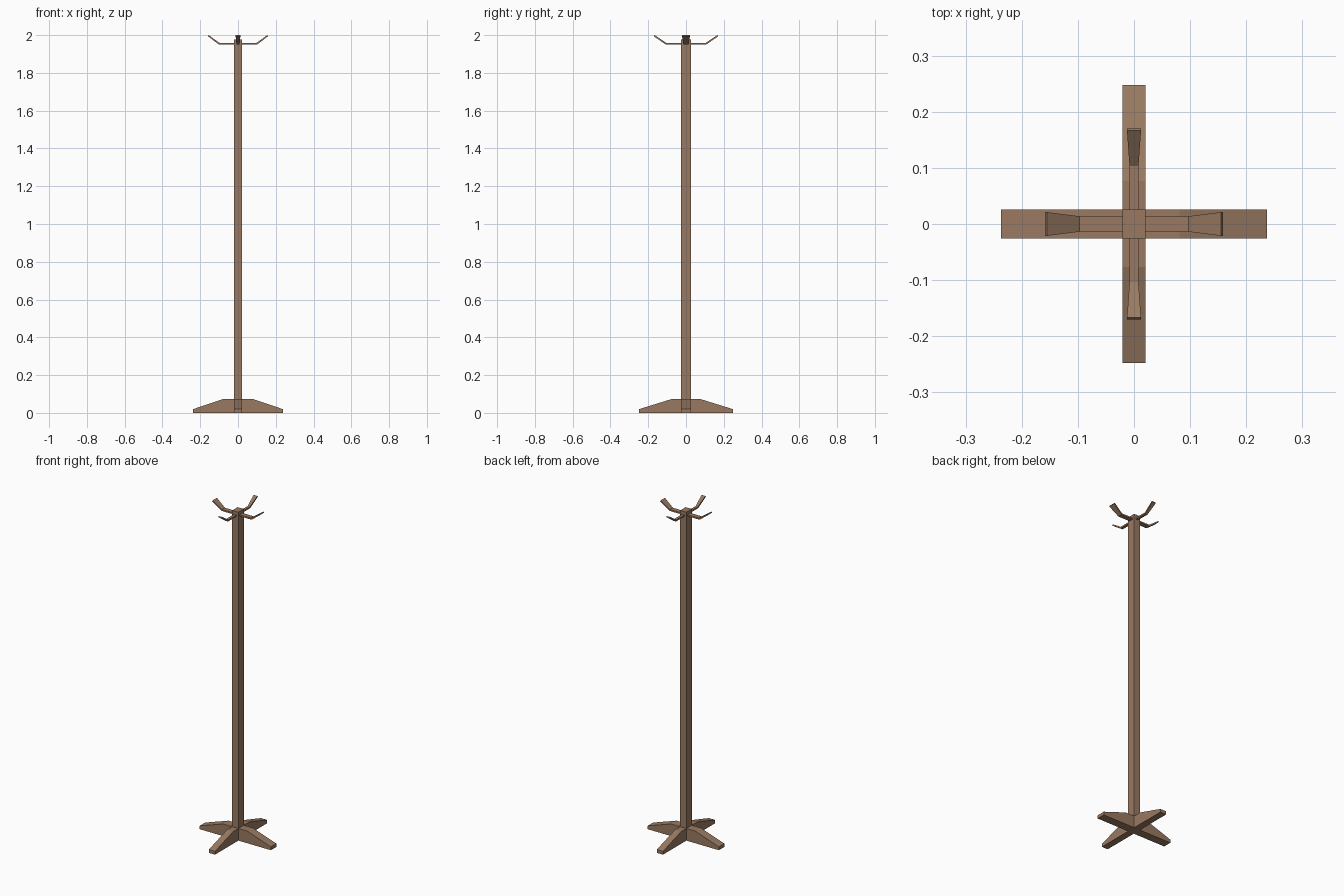
import bpy, bmesh
from mathutils import Matrix
from math import radians

if "Cube" in bpy.data.objects:
    bpy.data.objects.remove(bpy.data.objects["Cube"])

wood = bpy.data.materials.new("brown wood")
wood.diffuse_color = (0.32, 0.195, 0.12, 1)
wood.use_nodes = True
wood.node_tree.nodes["Principled BSDF"].inputs["Base Color"].default_value = wood.diffuse_color


def make(name, bm, turn=0):
    """Turn a bmesh into a named wooden object."""
    bm.transform(Matrix.Rotation(radians(turn), 4, 'Z'))
    bmesh.ops.recalc_face_normals(bm, faces=bm.faces)
    mesh = bpy.data.meshes.new(name)
    bm.to_mesh(mesh)
    bm.free()
    mesh.materials.append(wood)
    obj = bpy.data.objects.new(name, mesh)
    bpy.context.collection.objects.link(obj)
    return obj


def strip(name, sections, turn):
    """Loft rectangular sections (x_bottom, z_bottom, x_top, z_top, half_width)."""
    bm = bmesh.new()
    rings = []
    for xb, zb, xt, zt, w in sections:
        rings.append([bm.verts.new(p) for p in
                      ((xb, -w, zb), (xb, w, zb), (xt, w, zt), (xt, -w, zt))])
    for a, b in zip(rings, rings[1:]):
        for i in range(4):
            j = (i + 1) % 4
            bm.faces.new((a[i], a[j], b[j], b[i]))
    bm.faces.new(rings[0])
    bm.faces.new(rings[-1])
    return make(name, bm, turn)


# Upright post
bm = bmesh.new()
bmesh.ops.create_cube(bm, size=1)
bm.transform(Matrix.Translation((0, 0, 1.0)) @ Matrix.Diagonal((0.041, 0.052, 1.955, 1)))
make("post", bm)

# Crossed feet: sloping beams
for name, reach, bend, w, turn in (("side_foot", 0.237, 0.081, 0.026, 0),
                                   ("front_back_foot", 0.248, 0.077, 0.0205, 90)):
    strip(name, [(s * x, 0, s * x, z, w) for s, x, z in
                 ((-1, reach, 0.02), (-1, bend, 0.073), (1, bend, 0.073), (1, reach, 0.02))], turn)

# Crossed hooks: flat bars with flared, upturned ends
for name, reach, bend, w, flare, turn in (("side_hooks", 0.159, 0.1, 0.0138, 0.021, 0),
                                          ("front_back_hooks", 0.1705, 0.106, 0.008, 0.0125, 90)):
    half = [(bend, 1.949, bend - 0.003, 1.958, w), (reach, 1.994, reach - 0.004, 2.0, flare)]
    left = [(-a, b, -c, d, e) for a, b, c, d, e in reversed(half)]
    strip(name, left + half, turn)
